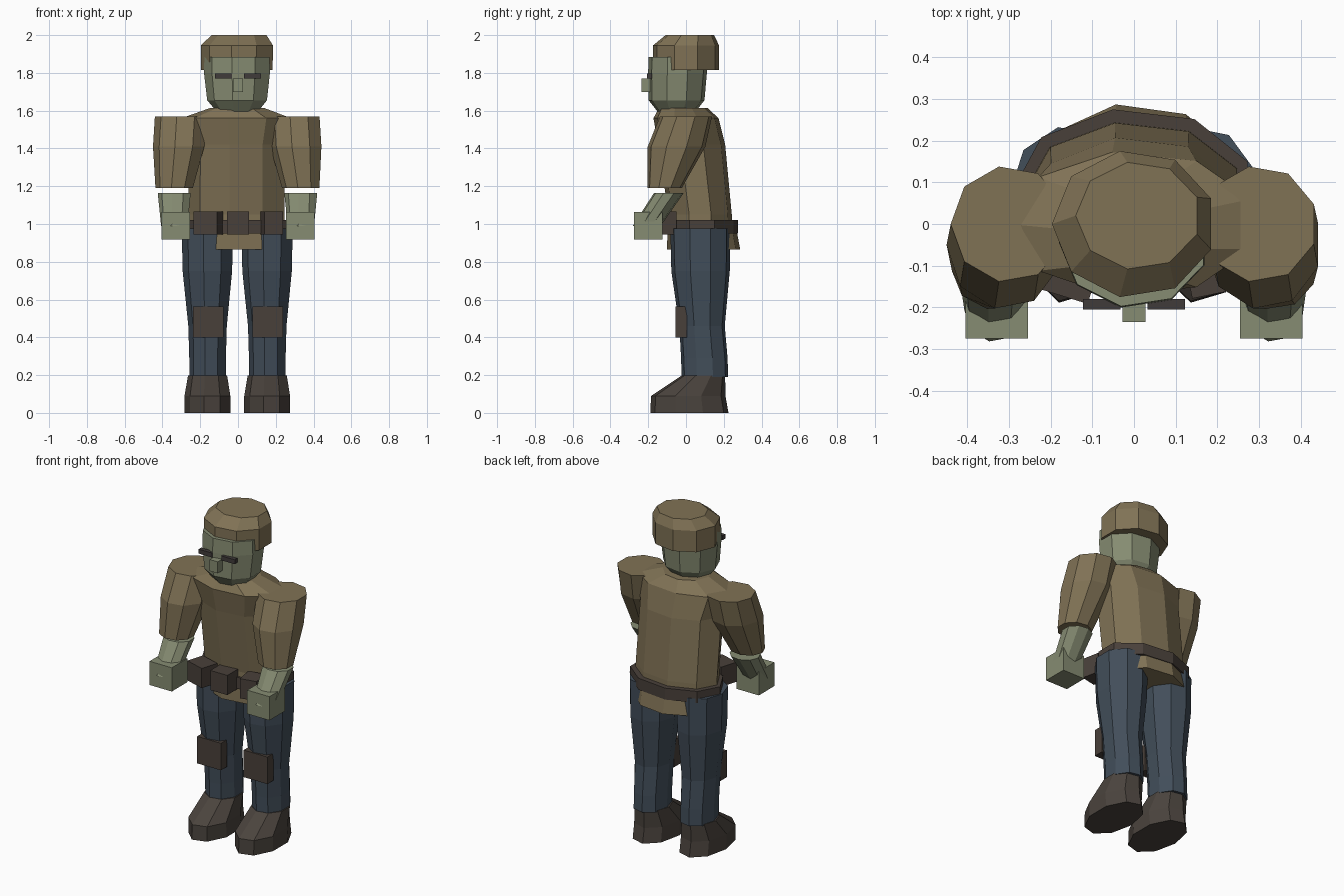
import bpy, bmesh, math
from mathutils import Matrix

cube = bpy.data.objects.get("Cube")
if cube:
    bpy.data.objects.remove(cube, do_unlink=True)


def material(name, srgb):
    col = [(c / 255 / 12.92) if c < 11 else ((c / 255 + 0.055) / 1.055) ** 2.4 for c in srgb] + [1]
    m = bpy.data.materials.new(name)
    m.use_nodes = True
    m.diffuse_color = col
    m.node_tree.nodes["Principled BSDF"].inputs["Base Color"].default_value = col
    return m


cloth = material("olive cloth", (128, 114, 85))
skin = material("pale green skin", (134, 140, 114))
denim = material("dark blue denim", (66, 78, 90))
leather = material("dark leather", (73, 64, 58))
boot_mat = material("boot brown", (74, 67, 61))
eye_mat = material("eye grey", (64, 59, 58))

SIDES = 9


def finish(name, bm, mat):
    bmesh.ops.recalc_face_normals(bm, faces=bm.faces)
    me = bpy.data.meshes.new(name)
    bm.to_mesh(me)
    bm.free()
    me.materials.append(mat)
    ob = bpy.data.objects.new(name, me)
    bpy.context.collection.objects.link(ob)
    return ob


def loft(name, mat, rings, x=0):
    """Nine-sided tube through rings of (centre x, centre y, z, radius x, radius y)."""
    bm = bmesh.new()
    loops = []
    for cx, cy, z, rx, ry in rings:
        angles = [math.pi + 2 * math.pi * i / SIDES for i in range(SIDES)]
        loops.append([bm.verts.new((x + cx + rx * math.cos(a), cy + ry * math.sin(a), z))
                      for a in angles])
    for low, high in zip(loops, loops[1:]):
        for i in range(SIDES):
            j = (i + 1) % SIDES
            bm.faces.new((low[i], low[j], high[j], high[i]))
    bm.faces.new(loops[0])
    bm.faces.new(loops[-1])
    return finish(name, bm, mat)


def box(name, mat, centre, size, turn=0):
    bm = bmesh.new()
    bmesh.ops.create_cube(bm, size=1)
    bm.transform(Matrix.Translation(centre) @ Matrix.Rotation(turn, 4, "Z")
                 @ Matrix.Diagonal((*size, 1)))
    return finish(name, bm, mat)


# Head, face and cap
loft("head", skin, [(0, -.05, 1.58, .10, .09), (0, -.05, 1.655, .163, .15),
                    (0, -.045, 1.8, .18, .158), (0, -.045, 1.885, .178, .155)])
loft("cap", cloth, [(0, 0, 1.815, .195, .178), (0, 0, 1.945, .197, .178),
                    (.01, .02, 2, .15, .13)])
box("nose", skin, (0, -.205, 1.735), (.055, .06, .07))

# Shirt, tail and belt
loft("shirt", cloth, [(0, .075, .98, .265, .172), (0, .075, 1.05, .262, .17),
                      (0, .03, 1.42, .26, .18), (0, 0, 1.56, .30, .175),
                      (0, -.015, 1.615, .145, .13)])
loft("shirt_tail", cloth, [(0, .093, .865, .25, .197), (0, .085, .97, .25, .185)])
loft("belt", leather, [(0, .084, .95, .29, .194), (0, .084, 1.02, .29, .194)])
for side, x, y, turn, width in (("right", -.157, -.12, -.3, .13),
                                ("middle", 0, -.13, 0, .115),
                                ("left", .178, -.115, .2, .10)):
    box("belt_pouch_" + side, leather, (x, y, 1.005), (width, .11, .12), turn)

# Limbs, one set per side
for side, s in (("right", -1), ("left", 1)):
    box("eye_" + side, eye_mat, (s * .077, -.193, 1.783), (.09, .025, .027))
    loft("sleeve_" + side, cloth, [(s * .335, -.113, 1.19, .102, .092),
                                   (s * .31, -.05, 1.41, .14, .155),
                                   (s * .30, 0, 1.57, .14, .14)])
    loft("forearm_" + side, skin, [(s * .335, -.208, .99, .072, .075),
                                   (s * .335, -.09, 1.165, .09, .08)])
    box("hand_" + side, skin, (s * .33, -.2, .99), (.15, .15, .145))
    loft("leg_" + side, denim, [(0, .1, .19, .10, .125), (0, .097, .29, .10, .125),
                                (0, .085, .46, .105, .122), (0, .077, .75, .135, .157),
                                (0, .075, .975, .14, .16)], s * .158)
    box("knee_pad_" + side, leather, (s * .157, -.025, .482), (.16, .06, .165))
    loft("boot_" + side, boot_mat, [(0, .018, 0, .125, .21), (0, .012, .09, .125, .2),
                                    (0, .092, .197, .107, .117)], s * .158)
